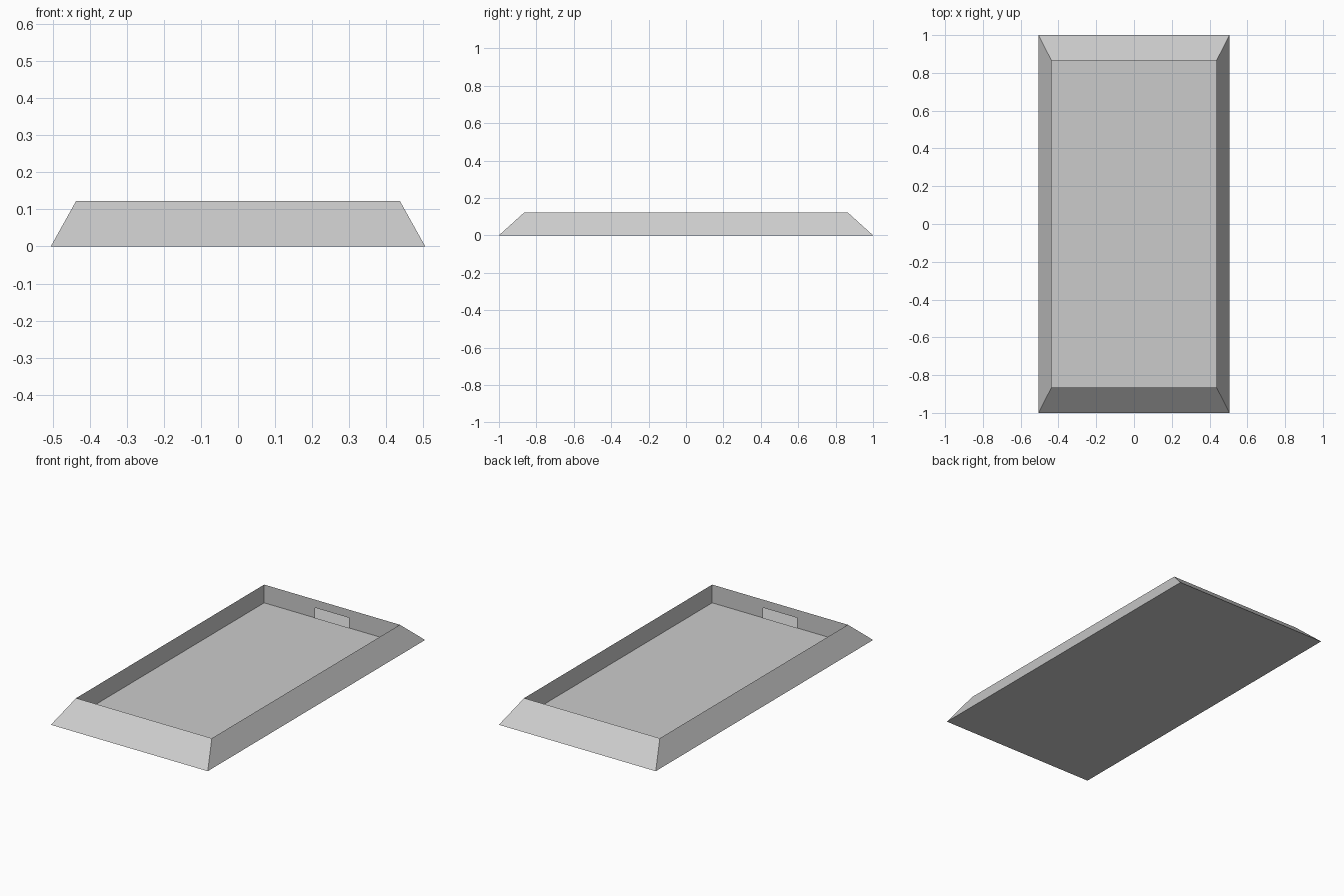
import bpy, bmesh

if "Cube" in bpy.data.objects:
    bpy.data.objects.remove(bpy.data.objects["Cube"])

XO, YO = 0.505, 1.0        # outer base half sizes
XI, YI = 0.437, 0.865      # rim / inner well half sizes
TOP, FLOOR = 0.122, 0.016  # rim and floor heights
SLOT_W, SLOT_TOP = 0.11, 0.075


def build(name, faces):
    bm = bmesh.new()
    for pts in faces:
        bm.faces.new([bm.verts.new(p) for p in pts])
    bmesh.ops.remove_doubles(bm, verts=bm.verts[:], dist=1e-5)
    mesh = bpy.data.meshes.new(name)
    bm.to_mesh(mesh)
    bm.free()
    obj = bpy.data.objects.new(name, mesh)
    bpy.context.collection.objects.link(obj)
    return obj


def both_ways(faces):
    # repeat the faces turned half a circle about z
    return [[(k * x, k * y, z) for x, y, z in f] for k in (1, -1) for f in faces]


# sloped outer shell with its closed underside
outer = both_ways([
    [(XO, YO, 0), (-XO, YO, 0), (-XI, YI, TOP), (XI, YI, TOP)],
    [(XO, -YO, 0), (XO, YO, 0), (XI, YI, TOP), (XI, -YI, TOP)],
])
outer.append([(-XO, -YO, 0), (-XO, YO, 0), (XO, YO, 0), (XO, -YO, 0)])
build("outer_frame", outer)

# upright inner walls, each end wall with a slot at floor level
end_profile = [(-XI, FLOOR), (-SLOT_W, FLOOR), (-SLOT_W, SLOT_TOP), (SLOT_W, SLOT_TOP),
               (SLOT_W, FLOOR), (XI, FLOOR), (XI, TOP), (-XI, TOP)]
build("inner_walls", both_ways([
    [(x, YI, z) for x, z in end_profile],
    [(XI, YI, FLOOR), (XI, -YI, FLOOR), (XI, -YI, TOP), (XI, YI, TOP)],
]))

# tray floor
build("tray_floor", [[(-XI, -YI, FLOOR), (XI, -YI, FLOOR), (XI, YI, FLOOR), (-XI, YI, FLOOR)]])
